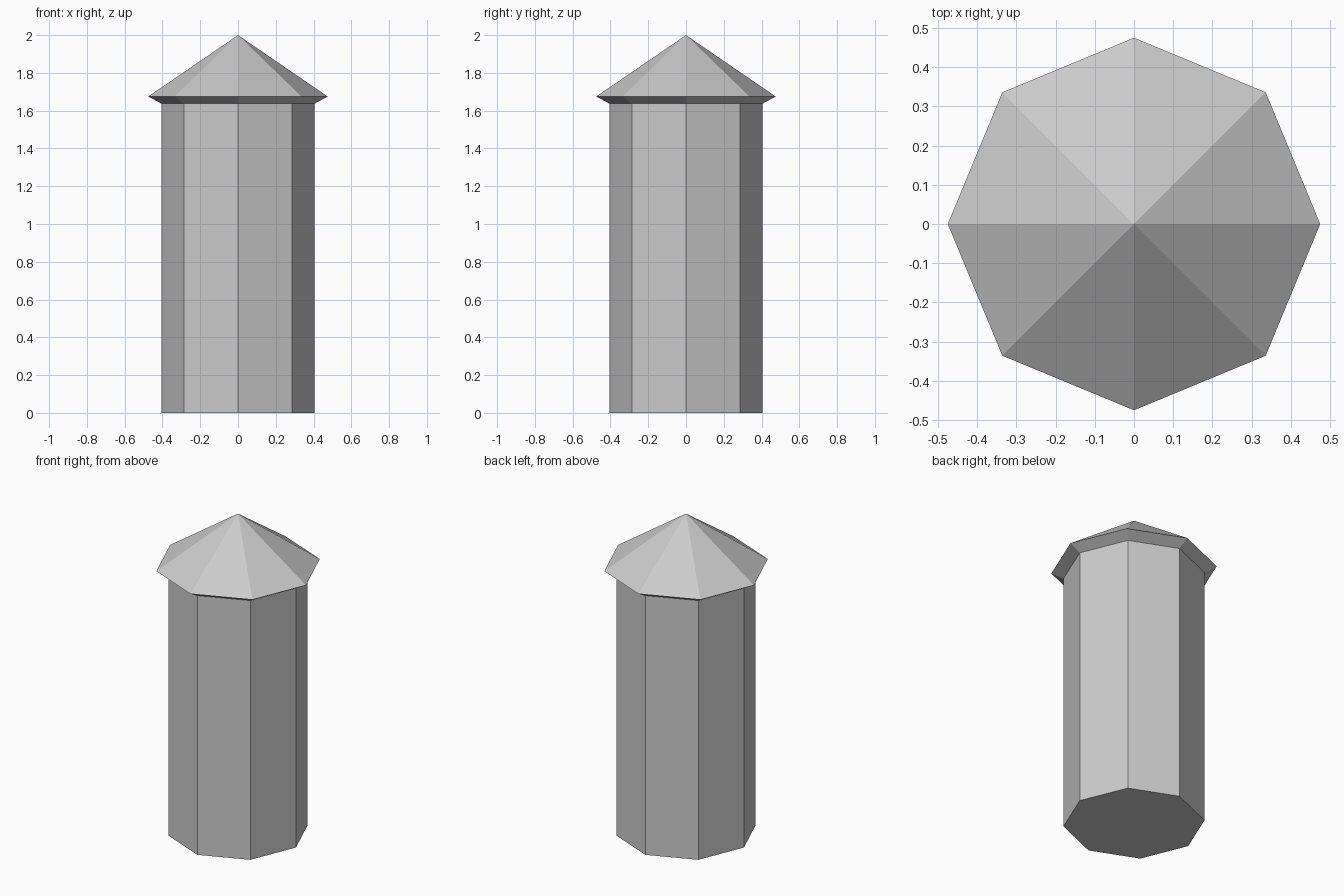
import bpy
import bmesh
from math import cos, sin, pi

if "Cube" in bpy.data.objects:
    bpy.data.objects.remove(bpy.data.objects["Cube"])

SIDES = 8


def lathe(name, profile):
    """Spin a (radius, z) profile into a flat-faced octagonal shell; radius 0 makes a point."""
    bm = bmesh.new()
    rings = []
    for r, z in profile:
        n = SIDES if r > 0 else 1
        rings.append([bm.verts.new((r * cos(2 * pi * i / SIDES), r * sin(2 * pi * i / SIDES), z))
                      for i in range(n)])
    for lower, upper in zip(rings, rings[1:]):
        for i in range(SIDES):
            j = (i + 1) % SIDES
            if len(upper) == 1:
                bm.faces.new((lower[i], lower[j], upper[0]))
            else:
                bm.faces.new((lower[i], lower[j], upper[j], upper[i]))
    mesh = bpy.data.meshes.new(name)
    # Close the base where the shell stands on the ground
    if profile[0][1] == 0:
        bm.faces.new(rings[0][::-1])
    bm.to_mesh(mesh)
    bm.free()
    obj = bpy.data.objects.new(name, mesh)
    bpy.context.collection.objects.link(obj)
    return obj


# Octagonal shaft, open under the roof
lathe("shaft", [(0.405, 0), (0.405, 1.637)])

# Pointed roof with sloping eaves that meet the shaft
lathe("roof", [(0.405, 1.637), (0.475, 1.675), (0, 2.0)])
